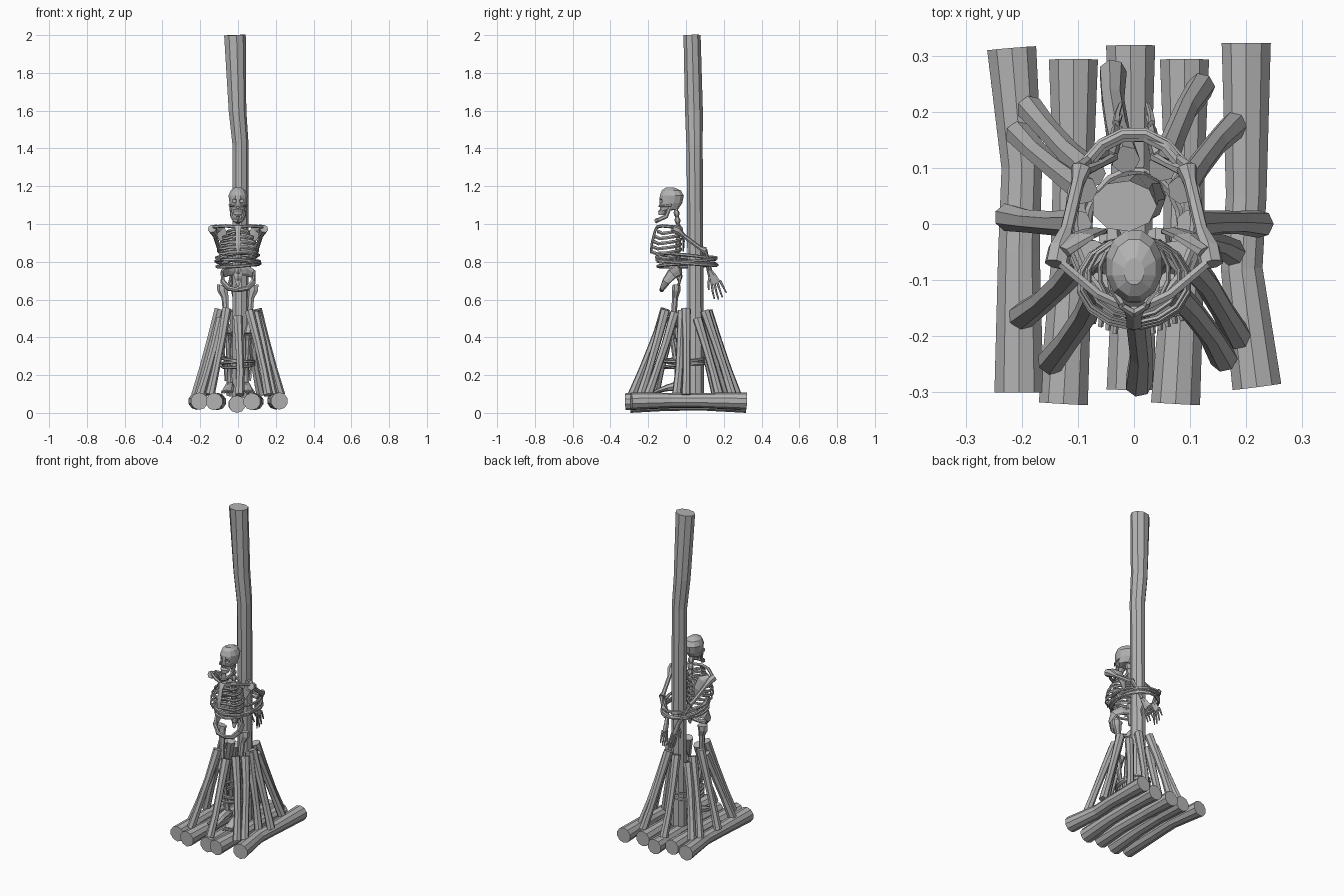
import bpy, bmesh, math, random
from mathutils import Vector as V
random.seed(4)

grey = bpy.data.materials.new("plain_grey")
grey.diffuse_color = (0.45, 0.45, 0.45, 1)


def tube(name, pts, radii, sides=6, ref=None, closed=False, axis=None):
    """Faceted tube; a radius may be (sideways, along ref)."""
    pts = [V(p) for p in pts]
    n = len(pts)
    if not isinstance(radii, list):
        radii = [radii] * n
    d = (pts[-1] - pts[0]).normalized()
    ref = V(ref) if ref else V((0, 0, 1) if closed or abs(d.z) < 0.7 else (0, 1, 0))
    bm, rings = bmesh.new(), []
    for i, p in enumerate(pts):
        if axis:
            t = V(axis)
        elif closed:
            t = pts[(i + 1) % n] - pts[i - 1]
        else:
            t = pts[min(i + 1, n - 1)] - pts[max(i - 1, 0)]
        t.normalize()
        s = t.cross(ref).normalized()
        u = s.cross(t)
        r = radii[i] if isinstance(radii[i], tuple) else (radii[i], radii[i])
        rings.append([bm.verts.new(p + s * r[0] * math.cos(a) + u * r[1] * math.sin(a))
                      for a in [(k + .5) * 2 * math.pi / sides for k in range(sides)]])
    for i in range(n if closed else n - 1):
        a, b = rings[i], rings[(i + 1) % n]
        for k in range(sides):
            j = (k + 1) % sides
            bm.faces.new((a[k], a[j], b[j], b[k]))
    if not closed:
        bm.faces.new(rings[0])
        bm.faces.new(rings[-1])
    bmesh.ops.recalc_face_normals(bm, faces=bm.faces)
    me = bpy.data.meshes.new(name)
    bm.to_mesh(me)
    bm.free()
    me.materials.append(grey)
    ob = bpy.data.objects.new(name, me)
    bpy.context.collection.objects.link(ob)
    return ob


def pair(name, pts, radii, sides=6, **kw):
    """Same part on both sides."""
    for side, s in (("left", 1), ("right", -1)):
        tube(f"{side}_{name}", [(s * x, y, z) for x, y, z in pts], radii, sides, **kw)


# base logs lying front to back: (x, y) along each, height
logs = [([(-.205, -.3), (-.205, -.05), (-.2, .1), (-.218, .313)], .062),
        ([(-.126, -.32), (-.112, -.08), (-.108, .1), (-.108, .293)], .06),
        ([(-.005, -.295), (-.002, -.1), (-.005, .1), (-.006, .318)], .046),
        ([(.074, -.32), (.088, -.08), (.09, .1), (.09, .293)], .06),
        ([(.219, -.29), (.192, -.08), (.2, .05), (.2, .322)], .063)]
for path, z in logs:
    last = len(path) - 1
    tube("base_log", [(x, y, z + (.004 if 0 < i < last else 0)) for i, (x, y) in enumerate(path)],
         [.046, .039, .038, .046], 10)

# tall stake
tube("stake", [(.012, .05, .08), (.012, .05, .7), (.012, .047, 1.2), (.012, .045, 1.42), (-.004, .042, 1.6),
               (-.018, .032, 2)], [.046, .043, .043, .044, .048, (.059, .046)], 9)

# leaning firewood: foot (x, y) and top (x, y, z)
sticks = [(-.225, .012, -.1, 0, .55), (-.205, .16, -.09, .06, .53), (-.185, .205, -.075, .09, .5),
          (-.038, .27, -.015, .115, .54), (.12, .245, .05, .1, .54), (.178, .175, .085, .06, .5),
          (.225, 0, .1, 0, .55), (.185, -.2, .09, -.06, .53), (.16, -.24, .06, -.11, .54),
          (.008, -.285, 0, -.115, .51), (-.148, -.245, -.06, -.11, .55), (-.2, -.165, -.09, -.06, .5),
          (.175, -.05, .09, -.02, .54)]
for x, y, tx, ty, tz in sticks:
    pts = []
    for f in (0, .3, .65, 1):
        b = random.uniform(.005, .014) if 0 < f < 1 else 0
        pts.append((x + (tx - x) * f - b * y * 2, y + (ty - y) * f + b * x * 2, .095 + (tz - .095) * f))
    tube("firewood_stick", pts, [.025, .021, .022, .026], 7)

# skull with eye and nose sockets
rings = [(1.048, -.128, .022, .018), (1.068, -.122, .029, .026), (1.078, -.09, .038, .05),
         (1.11, -.08, .046, .062), (1.15, -.075, .052, .066), (1.178, -.078, .04, .052), (1.192, -.085, .018, .024)]
skull = tube("skull", [(0, y, z) for _, (z, y, a, b) in enumerate(rings)],
             [(a, b) for _, _, a, b in rings], 12, ref=(0, 1, 0), axis=(0, 0, 1))
for x, y, z, r in ((-.02, -.143, 1.122, .015), (.02, -.143, 1.122, .015), (0, -.15, 1.088, .009)):
    cut = tube("socket_cutter", [(x, y - .03, z), (x, y + .025, z)], [r * 1.15, r * .7], 6)
    cut.hide_render = True
    cut.hide_viewport = False
    cut.display_type = 'WIRE'
    m = skull.modifiers.new("socket", 'BOOLEAN')
    m.operation, m.object, m.solver = 'DIFFERENCE', cut, 'EXACT'
pair("cheekbone", [(.022, -.142, 1.095), (.04, -.115, 1.095), (.045, -.075, 1.1)], .006, 5)
pair("jaw", [(.04, -.085, 1.088), (.034, -.105, 1.04), (.022, -.145, 1.022), (0, -.16, 1.016)],
     [(.005, .01), (.006, .012), (.007, .011), (.008, .013)], 6, ref=(0, 0, 1))

# spine: alternating wide and narrow rings as vertebrae
spine = []
for i in range(31):
    z = .70 + i * .0125
    spine.append((0, -.035 - .02 * max(0, (z - .98) / .1) - .008 * math.sin((z - .7) * 9), z))
tube("spine", spine, [(.018, .015) if i % 3 else (.011, .009) for i in range(31)], 6, ref=(0, 1, 0))

# ribs and breastbone
for i in range(7):
    z = .975 - i * .027
    w = (.062, .082, .095, .1, .1, .095, .085)[i]
    front = (-.15, -.165, -.175, -.18, -.185, -.175, -.155)[i]
    end = 1.0 if i < 5 else .8
    cy, ry = (front - .025) / 2, (-.025 - front) / 2
    pts = []
    for k in range(8):
        a = math.pi * end * k / 7
        pts.append((max(.008, w * math.sin(a)), cy + ry * math.cos(a), z - .028 * math.sin(a / 2) + .012 * (k > 5)))
    pair("rib", pts, (.0045, .009), 5, ref=(0, 0, 1))
tube("breastbone", [(0, -.15, .99), (0, -.165, .96), (0, -.182, .89), (0, -.185, .845)],
     [(.022, .008), (.015, .007), (.015, .007), (.007, .005)], 6)

# shoulder girdle
pair("collarbone", [(.012, -.15, .985), (.065, -.125, .99), (.13, -.07, .985)], .009, 6)
pair("shoulder_blade", [(.125, -.05, .985), (.095, -.022, .965), (.07, -.012, .91), (.055, -.015, .855)],
     [(.016, .012), (.034, .007), (.026, .006), (.008, .004)], 6, ref=(0, 1, 0))

# arms tied behind the stake
pair("upper_arm", [(.138, -.072, .975), (.132, -.045, .965), (.12, -.01, .935), (.1, .075, .872), (.094, .1, .86)],
     [.022, .022, .012, .012, .019], 7, ref=(1, 0, 0))
pair("forearm_outer", [(.098, .1, .865), (.08, .115, .82), (.05, .128, .755)], [.012, .008, .01], 6)
pair("forearm_inner", [(.086, .095, .85), (.062, .105, .81), (.036, .12, .75)], [.01, .007, .009], 6)
pair("palm", [(.043, .12, .76), (.036, .138, .725), (.032, .158, .685)],
     [(.01, .012), (.01, .022), (.009, .026)], 6)
for i in range(4):
    o, l = (i - 1.5) * .014, (.9, 1, .95, .75)[i]
    pair("finger", [(.032, .158 + o, .69 + o * .5), (.03, .168 + o * 1.3, .69 - .04 * l + o * .5),
                    (.024, .182 + o * 1.5, .69 - .085 * l + o * .5)], [.007, .0055, .004], 5)
pair("thumb", [(.036, .13, .73), (.046, .118, .69), (.044, .12, .65)], [.007, .006, .004], 5)

# pelvis
pair("hip_bone", [(.012, -.03, .75), (.05, -.045, .755), (.083, -.075, .735), (.082, -.105, .695),
                  (.05, -.125, .66), (0, -.13, .65)],
     [(.01, .02), (.009, .035), (.009, .03), (.012, .022), (.012, .015), (.01, .012)], 7, ref=(0, -.4, 1))
tube("tailbone", [(0, -.035, .77), (0, -.03, .72), (0, -.04, .67)], [(.035, .012), (.025, .011), (.006, .005)], 6)

# legs and feet
pair("thigh_bone", [(.077, -.05, .675), (.08, -.052, .65), (.068, -.058, .61), (.06, -.068, .47), (.057, -.075, .42)],
     [(.034, .022), (.03, .024), (.019, .016), .015, .026], 7)
pair("shin_bone", [(.055, -.075, .415), (.053, -.07, .385), (.045, -.05, .22), (.043, -.045, .16)],
     [.025, .015, .011, .018], 7)
pair("calf_bone", [(.077, -.06, .395), (.072, -.04, .28), (.062, -.04, .17)], [.009, .006, .009], 5)
pair("foot", [(.043, -.015, .125), (.043, -.05, .142), (.048, -.1, .132), (.056, -.165, .112)],
     [(.02, .02), (.024, .026), (.027, .018), (.032, .009)], 7)
for i in range(5):
    x = .03 + i * .013
    pair("toe", [(x, -.155, .113), (x + .004, -.195 + i * .006, .107)], [.007, .005], 5)


# rope loops round the chest, arms and stake, and round the ankles
def loop(name, cy, z, rx, ry, r, tilt, lift):
    pts = []
    for k in range(18):
        a = 2 * math.pi * k / 18
        pts.append((rx * math.cos(a), cy + ry * math.sin(a), z + tilt * math.sin(a) + lift * math.cos(a)))
    tube(name, pts, r, 6, closed=True)


for z, g, t, l in ((.782, 0, .006, .008), (.797, .006, -.014, -.006), (.812, .002, .008, -.01), (.828, -.004, -.016, .008)):
    loop("waist_rope", .005, z, .112 + g, .155 + g, .0085, t, l)
for z, t, l in ((.25, .008, .006), (.265, -.006, .004), (.282, .006, -.008)):
    loop("ankle_rope", -.01, z, .085, .105, .008, t, l)
